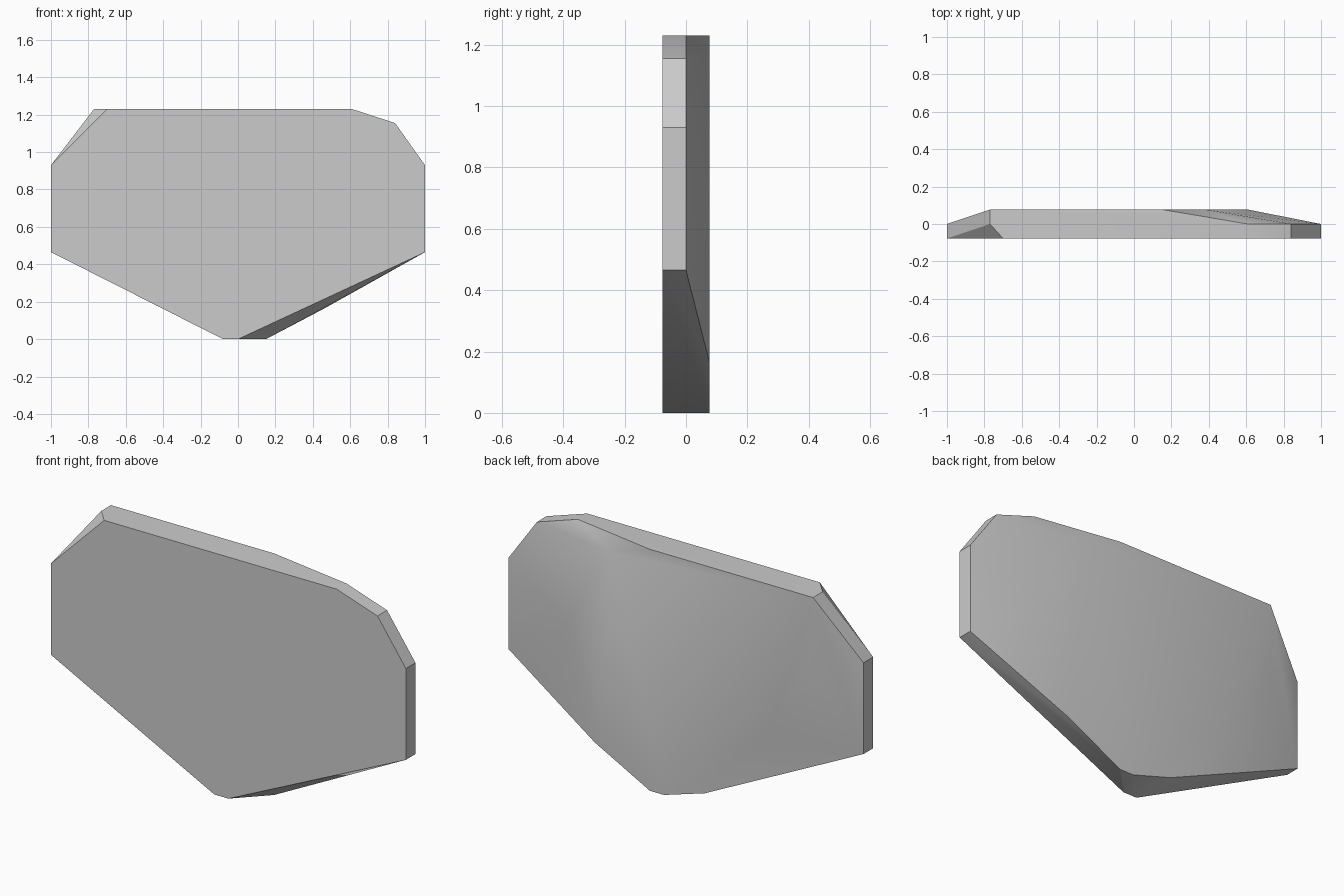
import bpy
import bmesh
import math

cube = bpy.data.objects.get("Cube")
if cube:
    bpy.data.objects.remove(cube, do_unlink=True)

HALF = 0.077   # half thickness of the slab
TOP = 1.23     # height of the flat top edge
SHOULDER = 0.93
HIP = 0.465

# Outlines as (x, z), one for each depth layer
front_outline = [(-1, SHOULDER), (-0.7, TOP), (0.61, TOP), (0.84, 1.155),
                 (1, SHOULDER), (1, HIP), (0, 0), (-0.08, 0), (-1, HIP)]
middle_outline = [(-1, SHOULDER), (-0.77, TOP), (0.61, TOP), (0.84, 1.155),
                  (1, SHOULDER), (1, HIP), (-1, HIP)]
back_outline = [(-0.77, TOP), (0.15, TOP), (0.38, 1.155), (0.61, 0.72),
                (0.46, 0.163), (0.15, 0), (0.07, 0), (-0.16, 0.07),
                (-0.52, 0.46), (-0.75, 0.88)]

# Grey stone colour
stone = bpy.data.materials.new("grey_stone")
stone.use_nodes = True
colour = (0.6, 0.6, 0.6, 1)
stone.diffuse_color = colour
stone.node_tree.nodes["Principled BSDF"].inputs["Base Color"].default_value = colour

# Faceted slab: the convex skin around the three layers
bm = bmesh.new()
for y, outline in ((-HALF, front_outline), (0, middle_outline), (HALF, back_outline)):
    for x, z in outline:
        bm.verts.new((x, y, z))
hull = bmesh.ops.convex_hull(bm, input=bm.verts[:])
loose = [v for v in bm.verts if not v.link_faces]
bmesh.ops.delete(bm, geom=loose, context='VERTS')
bmesh.ops.dissolve_limit(bm, angle_limit=math.radians(0.5),
                         verts=bm.verts[:], edges=bm.edges[:])
bmesh.ops.recalc_face_normals(bm, faces=bm.faces[:])

mesh = bpy.data.meshes.new("stone_slab")
bm.to_mesh(mesh)
bm.free()
mesh.materials.append(stone)
slab = bpy.data.objects.new("stone_slab", mesh)
bpy.context.collection.objects.link(slab)

# Soft back facets, crisp rim
bpy.ops.object.select_all(action='DESELECT')
slab.select_set(True)
bpy.context.view_layer.objects.active = slab
bpy.ops.object.shade_smooth_by_angle(angle=math.radians(30))
